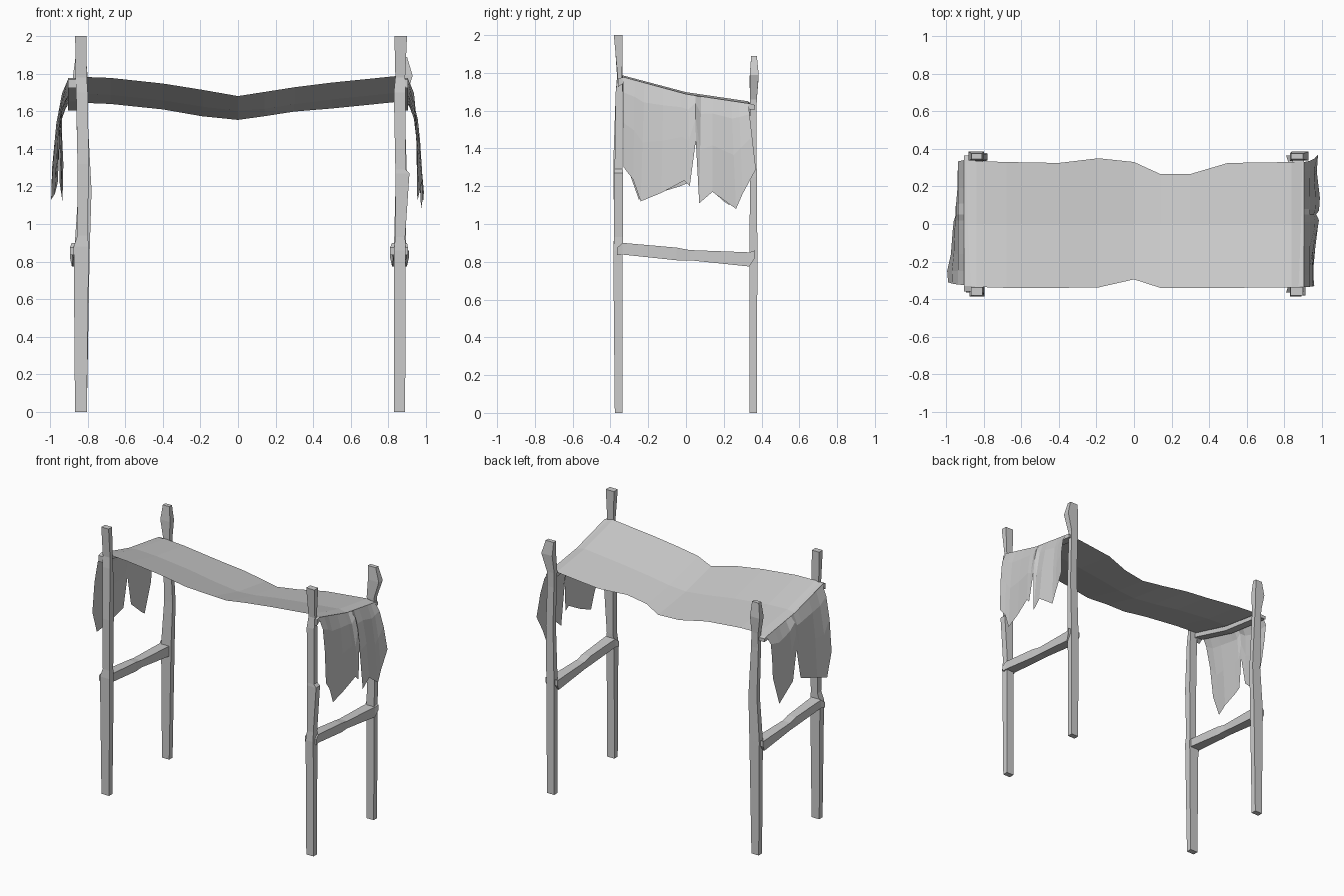
import bpy

def make(name, verts, faces):
    me = bpy.data.meshes.new(name)
    me.from_pydata(verts, [], faces)
    me.update()
    ob = bpy.data.objects.new(name, me)
    bpy.context.collection.objects.link(ob)
    return ob

def loft(name, rings):
    """Four-sided beam through a list of 4-point rings."""
    verts = [p for r in rings for p in r]
    faces = [(3, 2, 1, 0)]
    for i in range(len(rings) - 1):
        a, b = i * 4, i * 4 + 4
        faces += [(a + k, a + (k + 1) % 4, b + (k + 1) % 4, b + k) for k in range(4)]
    n = len(verts)
    faces.append((n - 4, n - 3, n - 2, n - 1))
    return make(name, verts, faces)

def post(name, sections):
    """Hewn upright; sections are (z, x0, x1, y0, y1)."""
    return loft(name, [[(x0, y0, z), (x1, y0, z), (x1, y1, z), (x0, y1, z)]
                       for z, x0, x1, y0, y1 in sections])

def rail(name, sections):
    """Beam along y; sections are (y, x0, x1, z0, z1)."""
    return loft(name, [[(x0, y, z0), (x0, y, z1), (x1, y, z1), (x1, y, z0)]
                       for y, x0, x1, z0, z1 in sections])

# Uprights: tall at the front, shorter at the back
post("front_left_post", [
    (0, -.868, -.805, -.377, -.337), (.88, -.875, -.795, -.385, -.335),
    (.94, -.855, -.80, -.38, -.335), (1.32, -.855, -.795, -.385, -.335),
    (1.70, -.862, -.80, -.372, -.335), (1.78, -.865, -.805, -.365, -.335),
    (2.0, -.867, -.807, -.38, -.338)])
post("front_right_post", [
    (0, .83, .89, -.377, -.337), (.86, .83, .893, -.385, -.335),
    (.93, .838, .89, -.38, -.333), (1.27, .838, .913, -.38, -.333),
    (1.29, .838, .893, -.378, -.335), (1.70, .83, .892, -.372, -.335),
    (1.78, .838, .89, -.362, -.338), (2.0, .833, .90, -.382, -.336)])
post("back_left_post", [
    (0, -.865, -.805, .335, .375), (.85, -.872, -.79, .335, .378),
    (1.18, -.85, -.78, .34, .375), (1.55, -.86, -.80, .34, .372),
    (1.66, -.86, -.805, .338, .375), (1.78, -.88, -.80, .337, .385),
    (1.89, -.865, -.81, .345, .375)])
post("back_right_post", [
    (0, .83, .89, .335, .375), (.85, .83, .893, .335, .378),
    (1.25, .84, .90, .34, .375), (1.55, .835, .89, .34, .372),
    (1.66, .83, .89, .338, .375), (1.79, .84, .93, .338, .385),
    (1.89, .835, .90, .345, .375)])

# Low rungs and high carrying bars at both ends
for side, s, c in (("left", -1, -.845), ("right", 1, .86)):
    rail(side + "_rung", [
        (-.365, c - .05, c + .045, .835, .875), (-.335, c - .04, c + .04, .838, .90),
        (-.05, c - .03, c + .035, .808, .875), (.02, c - .035, c + .03, .808, .862),
        (.335, c - .04, c + .04, .775, .85), (.365, c - .05, c + .05, .82, .86)])
    lo, hi = sorted((s * .845, s * .905))
    rail(side + "_top_bar", [
        (-.36, lo, hi, 1.725, 1.77), (-.33, lo, hi, 1.745, 1.778),
        (0, lo, hi, 1.652, 1.688), (.34, lo, hi, 1.607, 1.637),
        (.365, lo, hi, 1.605, 1.63)])

# Sagging cloth: (x, front edge y, back edge y, height of front edge)
spans = [(-.905, -.325, .34, 1.772), (-.84, -.335, .335, 1.782), (-.68, -.34, .33, 1.775),
         (-.4, -.34, .325, 1.745), (-.19, -.338, .35, 1.712), (0, -.295, .33, 1.69),
         (.14, -.34, .266, 1.70), (.3, -.34, .266, 1.725), (.5, -.34, .325, 1.75),
         (.84, -.338, .33, 1.785), (.905, -.335, .33, 1.772)]

def drop(y):
    """Height lost from the front edge of the cloth to the lower back."""
    return .09 * (y + .34) / .34 if y < 0 else .09 + .05 * y / .34

verts, faces = [], []
for x, y0, y1, z in spans:
    for y in (y0, -.2, 0, .17, y1):
        verts.append((x, y, z - drop(y) + .003))
for i in range(len(spans) - 1):
    for j in range(4):
        a = i * 5 + j
        faces.append((a, a + 5, a + 6, a + 1))
make("hanging_cloth_bed", verts, faces)

# Torn end flaps: (top y, bottom y, bottom x, bottom z)
def flap(name, s, cols):
    verts, faces = [], []
    for yt, yb, xb, zb in cols:
        zt = 1.775 - drop(yt)
        for t, x in ((0, .905), (.16, .937), (.5, .945 + (xb - .945) * .5), (1, xb)):
            verts.append((s * x, yt + (yb - yt) * t, zt + (zb - zt) * t))
    for i in range(len(cols) - 1):
        for j in range(3):
            a = i * 4 + j
            faces.append((a, a + 1, a + 5, a + 4))
    make(name, verts, faces)

flap("right_torn_flap", 1, [
    (-.335, -.33, .96, 1.30), (-.27, -.28, .955, 1.235), (-.22, -.24, .955, 1.12),
    (-.12, -.13, .965, 1.165), (-.03, -.01, .98, 1.23), (.01, .02, .985, 1.20),
    (.05, .052, .97, 1.44), (.08, .07, .985, 1.11), (.14, .14, .99, 1.17),
    (.24, .265, .975, 1.08), (.28, .30, .975, 1.16), (.33, .37, .98, 1.29)])
flap("left_torn_flap", -1, [
    (-.325, -.31, .99, 1.30), (-.25, -.25, .995, 1.13), (-.16, -.16, .975, 1.16),
    (-.03, -.03, .965, 1.20), (.02, .015, .96, 1.22), (.05, .048, .95, 1.44),
    (.11, .09, .95, 1.22), (.19, .20, .935, 1.12), (.24, .23, .935, 1.10),
    (.34, .30, .93, 1.32)])
